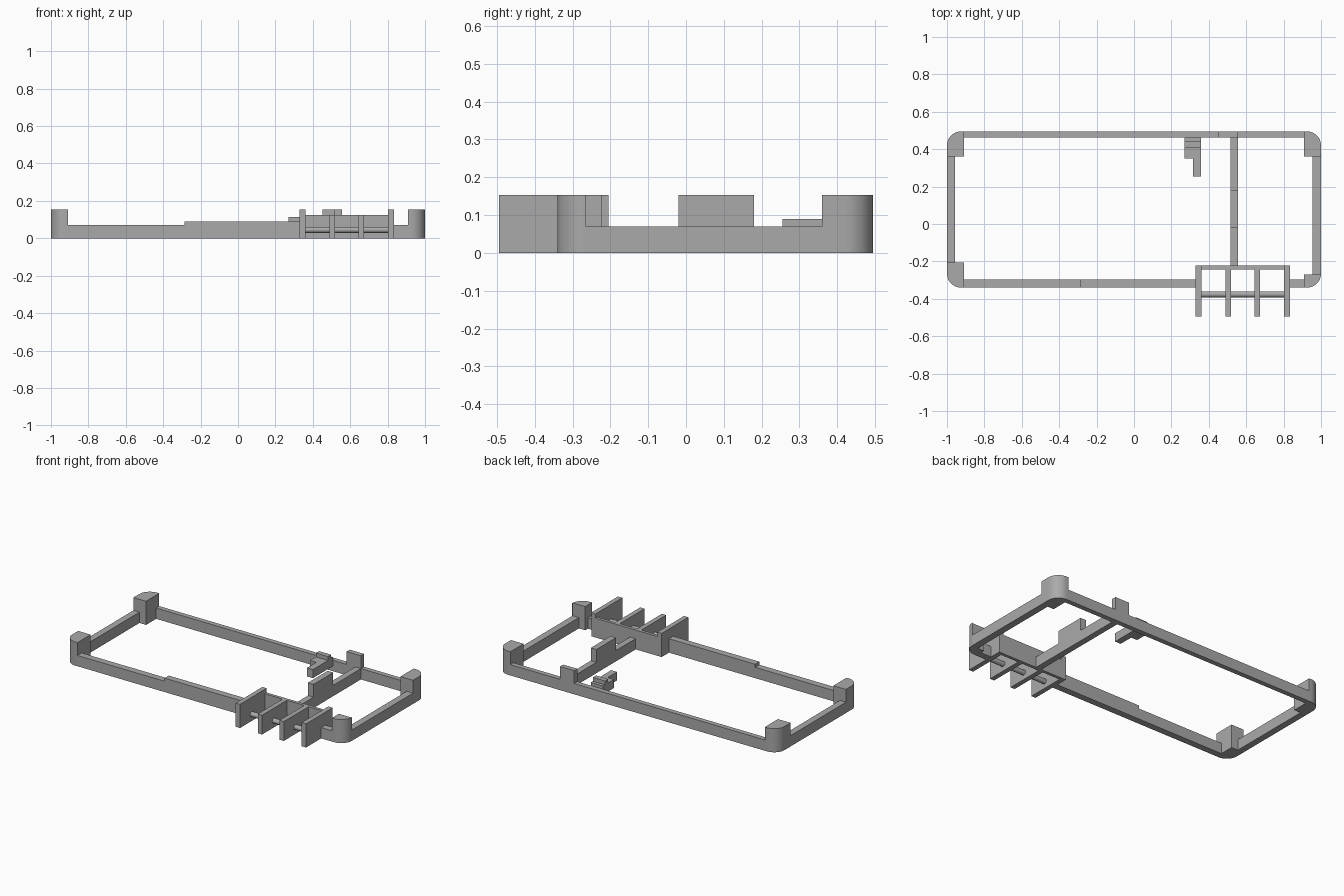
import bpy, bmesh, math

cube = bpy.data.objects.get("Cube")
if cube:
    bpy.data.objects.remove(cube, do_unlink=True)

grey = bpy.data.materials.new("plain grey")
grey.use_nodes = True
COLOUR = (0.4, 0.4, 0.4, 1)
grey.diffuse_color = COLOUR
grey.node_tree.nodes["Principled BSDF"].inputs["Base Color"].default_value = COLOUR


def prism(name, outline, z0, z1, smooth=False):
    """Extrude a flat outline from z0 up to z1."""
    bm = bmesh.new()
    face = bm.faces.new([bm.verts.new((x, y, z0)) for x, y in outline])
    top = bmesh.ops.extrude_face_region(bm, geom=[face])["geom"]
    for v in top:
        if isinstance(v, bmesh.types.BMVert):
            v.co.z = z1
    bmesh.ops.recalc_face_normals(bm, faces=bm.faces[:])
    mesh = bpy.data.meshes.new(name)
    bm.to_mesh(mesh)
    bm.free()
    mesh.materials.append(grey)
    obj = bpy.data.objects.new(name, mesh)
    bpy.context.collection.objects.link(obj)
    if smooth:
        shade(obj)
    return obj


def shade(obj):
    bpy.ops.object.select_all(action="DESELECT")
    obj.select_set(True)
    bpy.context.view_layer.objects.active = obj
    bpy.ops.object.shade_smooth_by_angle(angle=math.radians(30))


def box(name, x0, x1, y0, y1, z0, z1):
    return prism(name, [(x0, y0), (x1, y0), (x1, y1), (x0, y1)], z0, z1)


LOW, MID, HIGH = 0.07, 0.09, 0.153
BACK, FRONT = 0.495, -0.34
POST_X, RADIUS = 0.91, 0.075


def post(name, sx, y_out, y_in):
    """Solid corner post with its outer vertical edge rounded."""
    sy = 1 if y_out > y_in else -1
    cx, cy = 1 - RADIUS, y_out - sy * RADIUS
    outline = [(sx * POST_X, y_in), (sx, y_in)]
    for i in range(13):
        a = math.pi / 2 * i / 12
        outline.append((sx * (cx + RADIUS * math.cos(a)), cy + sy * RADIUS * math.sin(a)))
    outline.append((sx * POST_X, y_out))
    prism(name, outline, 0, HIGH, smooth=True)


# corner posts
post("back_left_post", 1, BACK, 0.36)
post("back_right_post", -1, BACK, 0.36)
post("front_left_post", 1, FRONT, -0.27)
post("front_right_post", -1, FRONT, -0.205)

# perimeter walls
box("back_wall", -POST_X, POST_X, 0.463, BACK, 0, LOW)
box("right_wall", -1, -0.957, -0.205, 0.36, 0, LOW)
box("left_wall", 0.955, 1, -0.27, 0.36, 0, LOW)
box("front_wall_low", -POST_X, -0.287, FRONT, -0.297, 0, LOW)
box("front_wall_raised", -0.287, 0.33, FRONT, -0.297, 0, MID)
box("front_wall_end", 0.832, POST_X, FRONT, -0.297, 0, LOW)
box("back_tab", 0.453, 0.555, 0.463, BACK, LOW, HIGH)

# cross divider with its taller middle
box("divider", 0.515, 0.555, -0.222, 0.463, 0, LOW)
box("divider_tab", 0.515, 0.555, -0.02, 0.18, LOW, HIGH)

# fin rack on the front
for i, (x, height) in enumerate([(0.33, HIGH), (0.488, 0.125), (0.643, 0.125), (0.802, HIGH)]):
    box(f"rack_fin_{i + 1}", x, x + 0.031, -0.495, -0.222, 0, height)
box("rack_back_plate", 0.361, 0.802, -0.242, -0.222, 0, 0.125)

# rod through the fins
bpy.ops.mesh.primitive_cylinder_add(vertices=32, radius=0.016, depth=0.46,
                                    location=(0.58, -0.376, 0.045),
                                    rotation=(0, math.pi / 2, 0))
rod = bpy.context.object
rod.name = "rack_rod"
rod.data.materials.append(grey)
shade(rod)

# stepped bracket on the back wall
prism("bracket", [(0.27, 0.463), (0.27, 0.35), (0.315, 0.35), (0.315, 0.255),
                  (0.357, 0.255), (0.357, 0.463)], 0.035, MID)
box("bracket_ridge", 0.27, 0.357, 0.41, 0.442, MID, 0.115)
